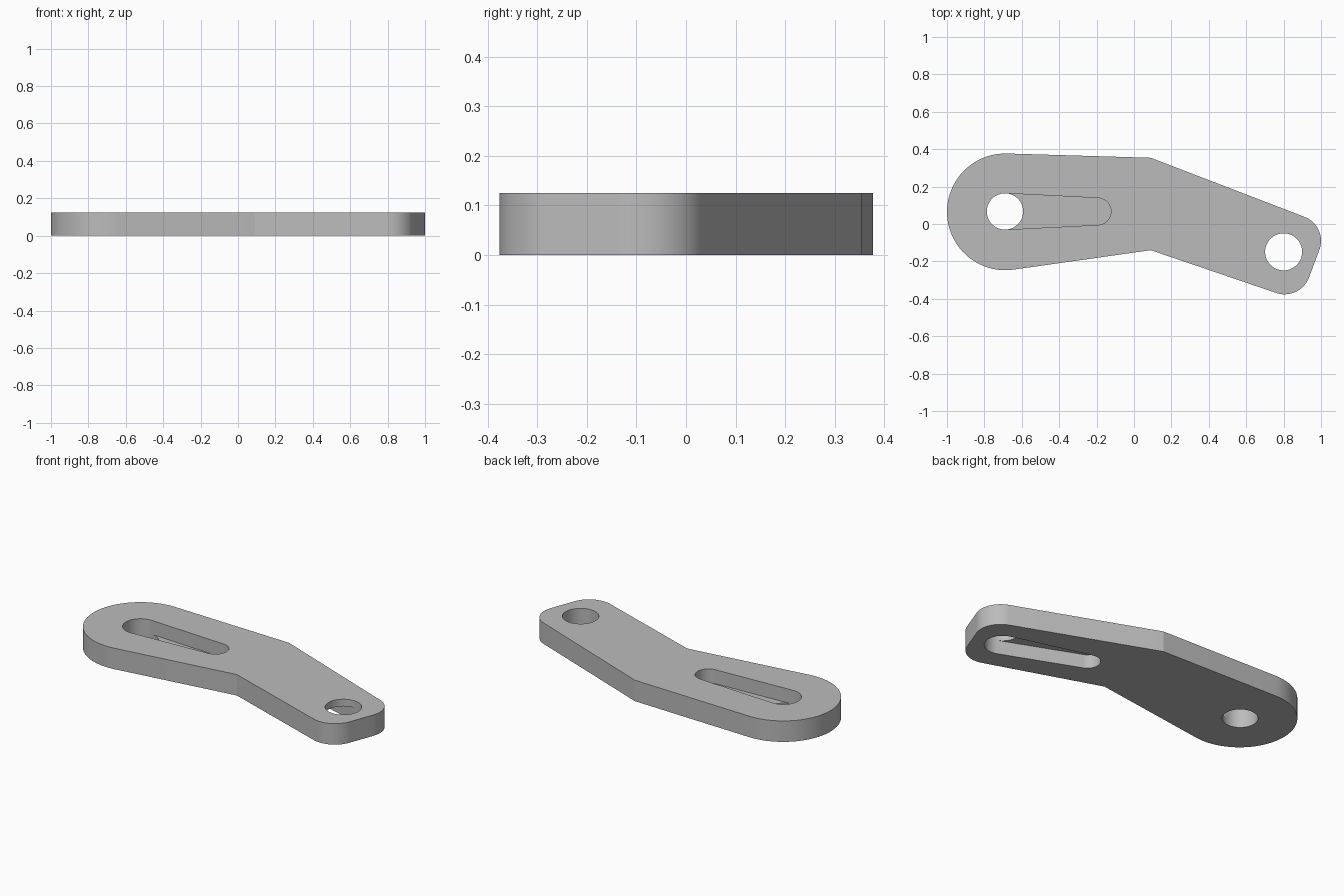
import bpy, bmesh, math
from mathutils import Vector

THICK, DEPTH = 0.125, 0.083

cube = bpy.data.objects.get("Cube")
if cube:
    bpy.data.objects.remove(cube, do_unlink=True)


def arc(centre, r, a0, a1, step=math.radians(5)):
    """Counter-clockwise points from angle a0 to a1."""
    while a1 < a0:
        a1 += math.tau
    n = max(1, math.ceil((a1 - a0) / step))
    return [centre + r * Vector((math.cos(a), math.sin(a)))
            for a in (a0 + (a1 - a0) * i / n for i in range(n + 1))]


def tangent_angle(c1, r1, c2, r2):
    """Direction of the outer tangent's normal between two circles."""
    d = c2 - c1
    return math.atan2(d.y, d.x) - math.acos((r1 - r2) / d.length)


def belt(circles):
    """Outline round a chain of circles; zero radius makes a sharp corner."""
    points, n = [], len(circles)
    for i, (c, r) in enumerate(circles):
        if r == 0:
            points.append(c)
        else:
            points += arc(c, r, tangent_angle(*circles[i - 1], c, r),
                          tangent_angle(c, r, *circles[(i + 1) % n]))
    return points


bm = bmesh.new()


def ring(points, z):
    return [bm.verts.new((p.x, p.y, z)) for p in points]


def wall(points, z0, z1):
    low, high = ring(points, z0), ring(points, z1)
    for i in range(len(points)):
        bm.faces.new((low[i - 1], low[i], high[i], high[i - 1]))


def cap(loops, z):
    edges = []
    for points in loops:
        vs = ring(points, z)
        edges += [bm.edges.new((vs[i - 1], vs[i])) for i in range(len(vs))]
    bmesh.ops.triangle_fill(bm, edges=edges, use_beauty=True, normal=(0, 0, 1))


def pocket(hole, tip, z_open, z_floor, z_far):
    """Tapered blind slot with a through hole at its wide end."""
    a_in = tangent_angle(*tip, *hole)
    a_out = tangent_angle(*hole, *tip)
    back = arc(*hole, a_in, a_out)
    front = arc(*hole, a_out, a_in)
    end = arc(*tip, a_out, a_in)
    slot, bore = back + end, back + front[1:-1]
    wall(slot, z_floor, z_open)
    wall(bore, z_far, z_floor)
    cap([end + front[::-1]], z_floor)
    return slot, bore


# Bent arm outline
outline = belt([
    (Vector((-0.688, 0.065)), 0.312),
    (Vector((0.09, -0.14)), 0),
    (Vector((0.805, -0.236)), 0.14),
    (Vector((0.863, -0.09)), 0.137),
    (Vector((0.09, 0.354)), 0),
])
wall(outline, 0, THICK)

# Upper slot at the wide end, lower slot at the narrow end
slot_a, bore_a = pocket((Vector((-0.69, 0.067)), 0.097),
                        (Vector((-0.195, 0.067)), 0.072),
                        THICK, THICK - DEPTH, 0)
slot_b, bore_b = pocket((Vector((0.8, -0.149)), 0.099),
                        (Vector((0.335, 0.008)), 0.072),
                        0, DEPTH, THICK)

# Top and bottom faces
cap([outline, slot_a, bore_b], THICK)
cap([outline, bore_a, slot_b], 0)

bmesh.ops.remove_doubles(bm, verts=bm.verts, dist=0.0001)
bmesh.ops.recalc_face_normals(bm, faces=bm.faces)
mesh = bpy.data.meshes.new("link_arm")
bm.to_mesh(mesh)
bm.free()

# Plain grey material
grey = bpy.data.materials.new("grey_metal")
grey.use_nodes = True
colour = (0.5, 0.5, 0.5, 1)
grey.diffuse_color = colour
grey.node_tree.nodes["Principled BSDF"].inputs["Base Color"].default_value = colour
mesh.materials.append(grey)

arm = bpy.data.objects.new("link_arm", mesh)
bpy.context.collection.objects.link(arm)
bpy.ops.object.select_all(action="DESELECT")
arm.select_set(True)
bpy.context.view_layer.objects.active = arm
bpy.ops.object.shade_smooth_by_angle(angle=math.radians(12))
